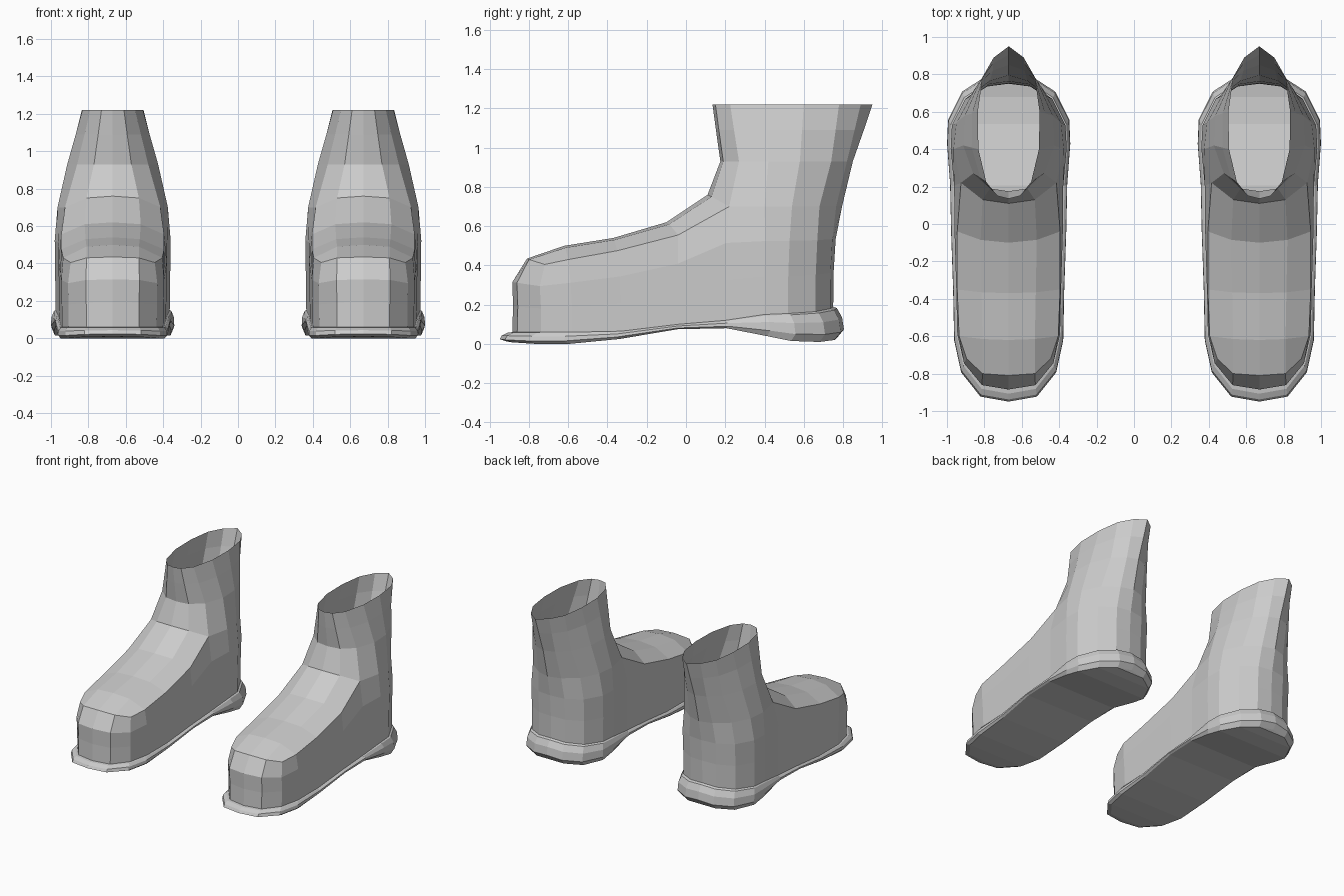
import bpy, bmesh
from mathutils import Vector

cube = bpy.data.objects.get("Cube")
if cube:
    bpy.data.objects.remove(cube, do_unlink=True)

grey = bpy.data.materials.new("plain_grey")
grey.use_nodes = True
colour = (0.6, 0.6, 0.6, 1)
grey.diffuse_color = colour
grey.node_tree.nodes["Principled BSDF"].inputs["Base Color"].default_value = colour


def blend(ring_a, ring_b, t_plan, t_height):
    """Mix two rings, with separate amounts for plan and height."""
    t = Vector((t_plan, t_plan, t_height))
    return [Vector([a[k] + (b[k] - a[k]) * t[k] for k in range(3)])
            for a, b in zip(ring_a, ring_b)]


def scaled(ring, sx, sy):
    return [Vector((p.x * sx, p.y * sy, p.z)) for p in ring]


def level(plan, z):
    return [Vector((x, y, z)) for x, y in plan]


def loft(bm, rings):
    """Quads between neighbouring rows of vertices."""
    for a, b in zip(rings, rings[1:]):
        for i in range(len(a) - 1):
            corners = list(dict.fromkeys((a[i], a[i + 1], b[i + 1], b[i])))
            bm.faces.new(corners)


def add(bm, points):
    return [bm.verts.new(p) for p in points]


def finish(bm, name):
    bmesh.ops.recalc_face_normals(bm, faces=bm.faces[:])
    mesh = bpy.data.meshes.new(name)
    bm.to_mesh(mesh)
    bm.free()
    mesh.materials.append(grey)
    return mesh


# Half outlines, from toe centre round the side to heel centre
base_plan = [(0, -.885), (.14, -.86), (.235, -.74), (.27, -.58), (.275, -.33), (.285, -.04),
             (.29, .2), (.305, .4), (.3, .52), (.23, .66), (.115, .735), (0, .75)]
base_z = [.06, .06, .06, .06, .065, .1, .12, .15, .155, .165, .18, .19]
floor_z = [.012, .008, 0, 0, .025, .075, .08, .04, .015, .01, .02, .035]
base = [Vector((x, y, z)) for (x, y), z in zip(base_plan, base_z)]
floor = [Vector((x, y, z)) for (x, y), z in zip(base_plan, floor_z)]

# Crease where the sides meet the instep, level round the heel
crease = [Vector(p) for p in [
    (0, -.81, .435), (.14, -.8, .43), (.225, -.72, .405), (.265, -.6, .43),
    (.275, -.35, .475), (.275, -.04, .555), (.255, .22, .7), (.295, .4, .7),
    (.28, .54, .7), (.21, .68, .7), (.1, .765, .7), (0, .795, .7)]]

# Instep ridge and the line halfway to the crease
ridge = [(0, -.62, .5), (0, -.37, .54), (0, -.1, .62), (0, .11, .76)]
shoulder = [(.14, -.615, .49), (.145, -.365, .53), (.15, -.085, .61), (.14, .13, .75)]

# Shaft outlines, from front centre to back centre
ankle = level([(0, .175), (.1, .19), (.19, .27), (.243, .42),
               (.235, .58), (.17, .74), (.085, .82), (0, .85)], .93)
opening = level([(0, .135), (.06, .15), (.12, .225), (.162, .4),
                 (.165, .6), (.14, .78), (.08, .89), (0, .95)], 1.22)

# Sole: underside, rounded rim and welt
bm = bmesh.new()
under = add(bm, scaled(floor, 1.03, 1.03))
middle = [v if v.co.x == 0 else bm.verts.new((0, v.co.y, v.co.z)) for v in under]
for i in range(len(under) - 1):
    bm.faces.new(list(dict.fromkeys((middle[i], middle[i + 1], under[i + 1], under[i]))))
rim_low = add(bm, scaled(blend(floor, base, 0, .25), 1.08, 1.073))
rim_high = add(bm, scaled(blend(floor, base, 0, .65), 1.075, 1.06))
welt = add(bm, scaled(blend(floor, base, 0, .95), 1.03, 1.025))
loft(bm, [under, rim_low, rim_high, welt, add(bm, base)])
sole_mesh = finish(bm, "sole")

# Upper: side walls, toe box, instep and shaft
bm = bmesh.new()
edge = add(bm, crease)
walls = [base, scaled(blend(base, crease, .05, .35), 1.01, 1),
         scaled(blend(base, crease, .12, .68), 1.02, 1.01)]
loft(bm, [add(bm, ring) for ring in walls] + [edge])
top = add(bm, ridge)
flank = add(bm, shoulder)
loft(bm, [[edge[0]] + top, [edge[1]] + flank])
loft(bm, [flank, edge[3:7]])
bm.faces.new((edge[1], edge[2], edge[3], flank[0]))
collar = [top[-1], flank[-1]] + edge[6:]
upper_shaft = blend(ankle, opening, .56, .55)
loft(bm, [collar] + [add(bm, ring) for ring in (ankle, upper_shaft, opening)])
upper_mesh = finish(bm, "upper")

# Place both boots, each half mirrored across its own centre
for side, x in (("left", .67), ("right", -.67)):
    for part, mesh in (("sole", sole_mesh), ("upper", upper_mesh)):
        boot = bpy.data.objects.new(side + "_boot_" + part, mesh)
        boot.location.x = x
        bpy.context.collection.objects.link(boot)
        mirror = boot.modifiers.new("mirror", 'MIRROR')
        mirror.use_clip = True
        mirror.merge_threshold = .0005
